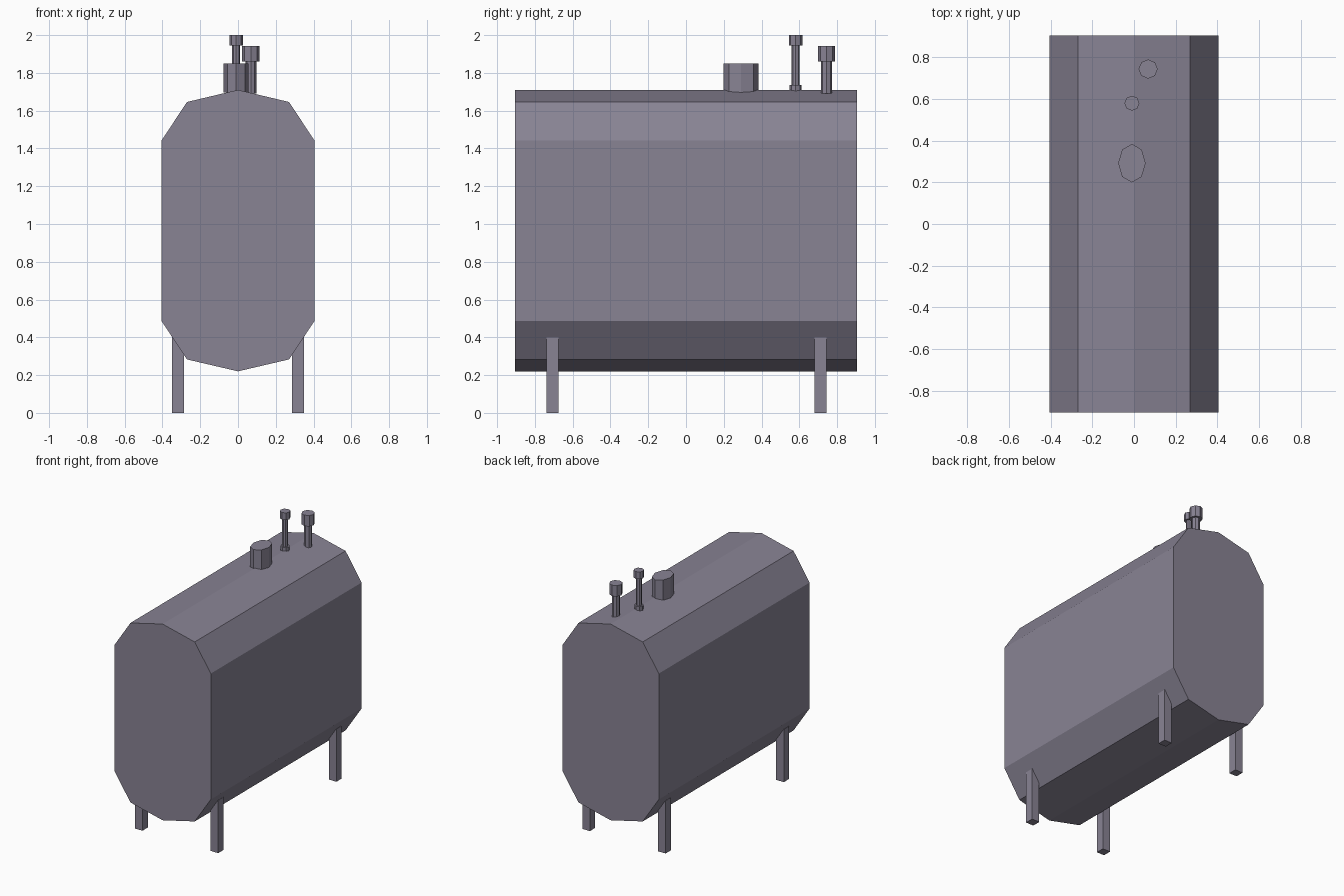
import bpy
from math import cos, sin, pi

if "Cube" in bpy.data.objects:
    bpy.data.objects.remove(bpy.data.objects["Cube"])

# Dark violet-grey paint
paint = bpy.data.materials.new("dark_grey_paint")
paint.diffuse_color = (0.247, 0.227, 0.295, 1)
paint.use_nodes = True
paint.node_tree.nodes["Principled BSDF"].inputs["Base Color"].default_value = paint.diffuse_color


def prism(name, rings):
    """Skin a stack of equal-sized point rings and cap both ends."""
    n = len(rings[0])
    verts = [p for ring in rings for p in ring]
    faces = [tuple(reversed(range(n))),
             tuple(range(len(verts) - n, len(verts)))]
    for r in range(len(rings) - 1):
        a, b = r * n, (r + 1) * n
        for i in range(n):
            j = (i + 1) % n
            faces.append((a + i, a + j, b + j, b + i))
    mesh = bpy.data.meshes.new(name)
    mesh.from_pydata(verts, [], faces)
    mesh.materials.append(paint)
    obj = bpy.data.objects.new(name, mesh)
    bpy.context.collection.objects.link(obj)
    return obj


def turned(name, x, y, profile, stretch=1.0, sides=8):
    """Low-poly upright part from (radius, height) pairs."""
    angles = [2 * pi * i / sides for i in range(sides)]
    return prism(name, [[(x + r * cos(a), y + r * stretch * sin(a), z)
                         for a in angles] for r, z in profile])


# Tank body: faceted oval section extruded along y (ring order faces outward)
half = [(0, 0.22), (0.27, 0.283), (0.405, 0.486),
        (0.405, 1.442), (0.27, 1.646), (0, 1.71)]
section = half + [(-x, z) for x, z in half[-2:0:-1]]
prism("tank_body", [[(x, y, z) for x, z in section] for y in (0.905, -0.905)])

# Four square legs
for sx, side in ((-1, "left"), (1, "right")):
    for y, end in ((-0.706, "front"), (0.713, "back")):
        cx, w = sx * 0.318, 0.032
        corners = [(cx - w, y - w), (cx + w, y - w),
                   (cx + w, y + w), (cx - w, y + w)]
        prism(f"{end}_{side}_leg",
              [[(px, py, z) for px, py in corners] for z in (0, 0.40)])

# Oval gauge housing
turned("gauge_housing", -0.010, 0.292, [(0.066, 1.695), (0.066, 1.85)], 1.4)

# Tall vent pipe with foot collar and cap
turned("vent_pipe", -0.010, 0.580,
       [(0.032, 1.70), (0.032, 1.735), (0.021, 1.735),
        (0.021, 1.945), (0.036, 1.945), (0.036, 2.0)])

# Filler pipe with wide cap
turned("filler_pipe", 0.068, 0.744,
       [(0.029, 1.69), (0.029, 1.86), (0.046, 1.86), (0.046, 1.943)])
